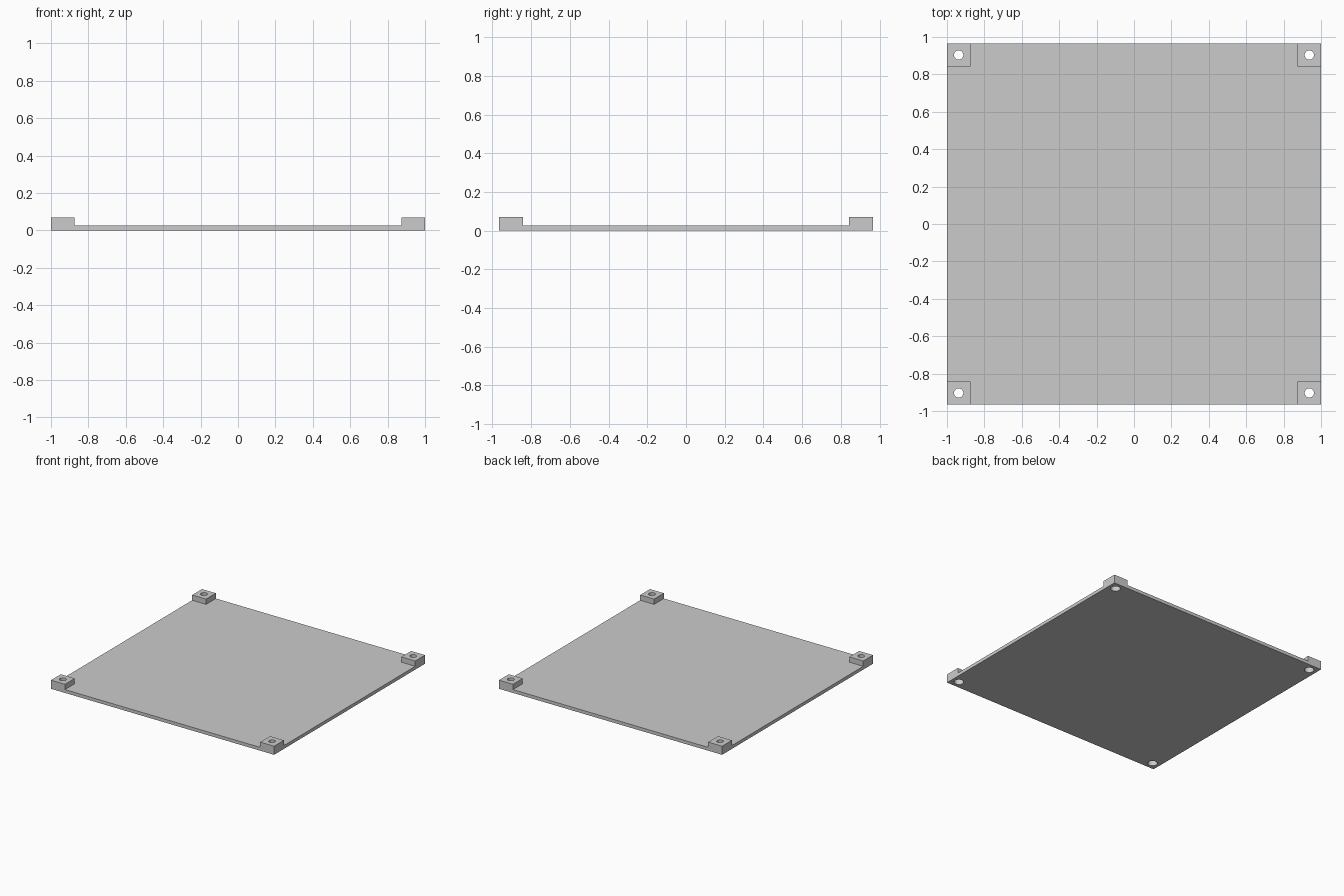
import bpy
import bmesh
from mathutils import Matrix, Vector

HALF_X, HALF_Y = 1.0, 0.966
PLATE_Z, BOSS_Z, BOSS = 0.027, 0.07, 0.125
HOLE_R, BORE_R, BORE_Z = 0.025, 0.036, 0.045

cube = bpy.data.objects.get("Cube")
if cube:
    bpy.data.objects.remove(cube, do_unlink=True)

grey = bpy.data.materials.new("plain grey")
grey.use_nodes = True
colour = (0.6, 0.6, 0.6, 1)
grey.diffuse_color = colour
grey.node_tree.nodes["Principled BSDF"].inputs["Base Color"].default_value = colour


def make_object(name, bm):
    mesh = bpy.data.meshes.new(name)
    bm.to_mesh(mesh)
    bm.free()
    mesh.materials.append(grey)
    obj = bpy.data.objects.new(name, mesh)
    bpy.context.collection.objects.link(obj)
    return obj


def add_box(bm, low, high):
    low, high = Vector(low), Vector(high)
    size = Matrix.Diagonal((high - low).to_4d())
    bmesh.ops.create_cube(bm, size=1, matrix=Matrix.Translation((low + high) / 2) @ size)


def add_cylinder(bm, x, y, radius, bottom, top):
    bmesh.ops.create_cone(bm, cap_ends=True, segments=32, radius1=radius, radius2=radius,
                          depth=top - bottom,
                          matrix=Matrix.Translation((x, y, (bottom + top) / 2)))


def cut(obj, cutter):
    mod = obj.modifiers.new("holes", "BOOLEAN")
    mod.operation = "DIFFERENCE"
    mod.solver = "EXACT"
    mod.object = cutter
    cutter.hide_render = True
    cutter.hide_viewport = True
    cutter.display_type = "WIRE"


# Base plate with four raised corner blocks
bm = bmesh.new()
add_box(bm, (-HALF_X, -HALF_Y, 0), (HALF_X, HALF_Y, PLATE_Z))
plate = make_object("base_plate", bm)

corners = [(sx, sy) for sx in (-1, 1) for sy in (-1, 1)]
bm = bmesh.new()
for sx, sy in corners:
    x, y = sx * (HALF_X - BOSS / 2), sy * (HALF_Y - BOSS / 2)
    h = BOSS / 2
    add_box(bm, (x - h, y - h, 0), (x + h, y + h, BOSS_Z))
blocks = make_object("corner_blocks", bm)

union = plate.modifiers.new("corner blocks", "BOOLEAN")
union.operation = "UNION"
union.solver = "EXACT"
union.object = blocks
blocks.hide_render = True
blocks.hide_viewport = True

# Screw holes through the blocks, widened from below for the screw heads
shafts, heads = bmesh.new(), bmesh.new()
for sx, sy in corners:
    x, y = sx * (HALF_X - BOSS / 2), sy * (HALF_Y - BOSS / 2)
    add_cylinder(shafts, x, y, HOLE_R, -0.1, 0.2)
    add_cylinder(heads, x, y, BORE_R, -0.1, BORE_Z)
cutters = [make_object("screw_hole_cutter", shafts), make_object("screw_head_cutter", heads)]
for cutter in cutters:
    cut(plate, cutter)

# Bake the booleans and drop the helpers
bpy.context.view_layer.update()
graph = bpy.context.evaluated_depsgraph_get()
baked = bpy.data.meshes.new_from_object(plate.evaluated_get(graph))
plate.modifiers.clear()
plate.data = baked
for helper in cutters + [blocks]:
    bpy.data.objects.remove(helper, do_unlink=True)

bpy.ops.object.select_all(action="DESELECT")
plate.select_set(True)
bpy.context.view_layer.objects.active = plate
bpy.ops.object.shade_smooth_by_angle()
